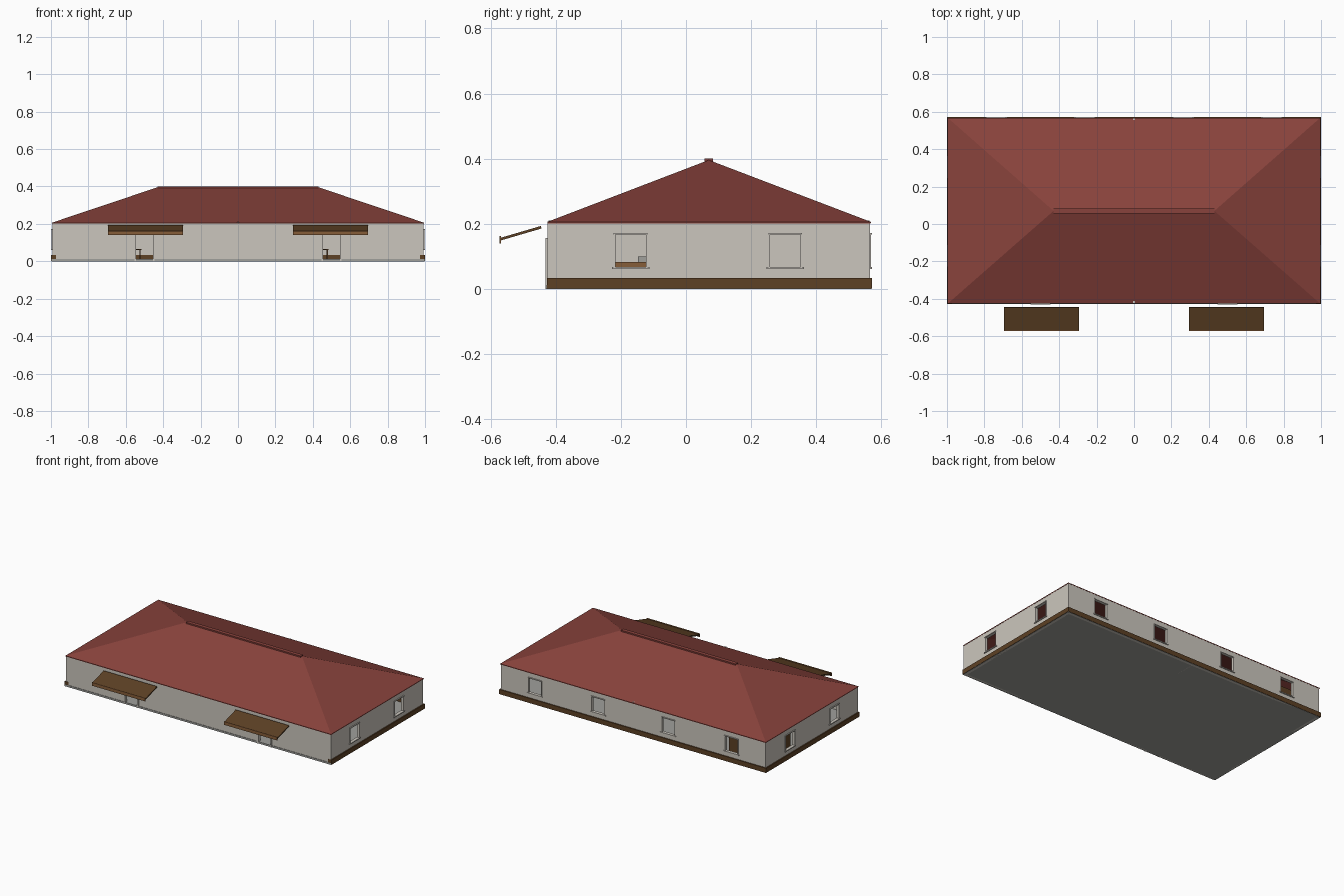
import bpy, bmesh, math
from mathutils import Vector

if "Cube" in bpy.data.objects:
    bpy.data.objects.remove(bpy.data.objects["Cube"])


def material(name, rgb):
    m = bpy.data.materials.new(name)
    m.diffuse_color = (*rgb, 1)
    m.use_nodes = True
    m.node_tree.nodes["Principled BSDF"].inputs["Base Color"].default_value = m.diffuse_color
    return m


WALL = material("plaster", (0.60, 0.565, 0.51))
ROOF = material("roof_red", (0.25, 0.055, 0.045))
WOOD = material("dark_wood", (0.11, 0.052, 0.018))
TRIM = material("light_wood", (0.24, 0.11, 0.04))
GREY = material("concrete", (0.35, 0.35, 0.33))


def finish(name, bm, mat):
    bmesh.ops.recalc_face_normals(bm, faces=bm.faces)
    me = bpy.data.meshes.new(name)
    bm.to_mesh(me)
    bm.free()
    ob = bpy.data.objects.new(name, me)
    bpy.context.collection.objects.link(ob)
    me.materials.append(mat)
    return ob


def boxes(name, items, mat):
    """One object from boxes given as (x0, x1, y0, y1, z0, z1)."""
    bm = bmesh.new()
    for x0, x1, y0, y1, z0, z1 in items:
        for v in bmesh.ops.create_cube(bm, size=1)["verts"]:
            v.co = Vector(((x0 + x1) / 2 + v.co.x * (x1 - x0),
                           (y0 + y1) / 2 + v.co.y * (y1 - y0),
                           (z0 + z1) / 2 + v.co.z * (z1 - z0)))
    return finish(name, bm, mat)


def oriented(axis, a, b, c, d, z0, z1):
    """a..b runs along the wall, c..d goes through it."""
    c, d = min(c, d), max(c, d)
    return (a, b, c, d, z0, z1) if axis == "x" else (c, d, a, b, z0, z1)


X, Y0, Y1, H, T = 0.993, -0.425, 0.565, 0.204, 0.016
HALF, SILL, HEAD, DOOR = 0.05, 0.067, 0.17, 0.15


def wall(name, axis, start, end, outer, inner, centres, z0, z1):
    """Wall with a row of equal openings, built from piers and panels."""
    items, pos = [], start
    for c in centres:
        items.append(oriented(axis, pos, c - HALF, outer, inner, 0, H))
        items.append(oriented(axis, c - HALF, c + HALF, outer, inner, z1, H))
        if z0 > 0:
            items.append(oriented(axis, c - HALF, c + HALF, outer, inner, 0, z0))
        pos = c + HALF
    items.append(oriented(axis, pos, end, outer, inner, 0, H))
    boxes(name, items, WALL)


def window_frames(name, axis, centres, outer, sign):
    items = []
    for c in centres:
        o, i = outer + sign * 0.003, outer - sign * T
        lip = outer + sign * 0.006
        items += [oriented(axis, c - HALF - 0.002, c - HALF + 0.003, i, o, SILL, HEAD),
                  oriented(axis, c + HALF - 0.003, c + HALF + 0.002, i, o, SILL, HEAD),
                  oriented(axis, c - HALF - 0.002, c + HALF + 0.002, i, lip, HEAD - 0.003, HEAD + 0.002),
                  oriented(axis, c - HALF - 0.008, c + HALF + 0.008, i, lip, SILL - 0.006, SILL)]
    boxes(name, items, WALL)


# Walls with door and window openings
back_win, side_win, doors = [-0.737, -0.263, 0.263, 0.737], [-0.17, 0.305], [-0.5, 0.5]
wall("front_wall", "x", -X, X, Y0, Y0 + T, doors, 0, DOOR)
wall("back_wall", "x", -X, X, Y1, Y1 - T, back_win, SILL, HEAD)
window_frames("back_window_frames", "x", back_win, Y1, 1)
for s, side in ((-1, "left"), (1, "right")):
    wall(side + "_wall", "y", Y0 + T, Y1 - T, s * X, s * (X - T), side_win, SILL, HEAD)
    window_frames(side + "_window_frames", "y", side_win, s * X, s)
boxes("partition_wall", [(-0.006, 0.006, Y0 + 0.002, Y1 - 0.002, 0, 0.211)], WALL)

# Floor slab and timber plinth on three sides
boxes("floor_slab", [(-0.998, 0.998, Y0 - 0.003, Y1 + 0.005, 0, 0.012)], GREY)
boxes("plinth", [(-1, -0.972, Y0 - 0.002, 0.572, 0.001, 0.033),
                 (0.972, 1, Y0 - 0.002, 0.572, 0.001, 0.033),
                 (-0.972, 0.972, 0.544, 0.572, 0.001, 0.033)], WOOD)

# Door surrounds
frames = []
for c in doors:
    for s in (-1, 1):
        e = c + s * HALF
        frames.append((e - 0.004, e + 0.004, -0.431, Y0 + T, 0, DOOR))
    frames.append((c - 0.054, c + 0.054, -0.431, Y0 + T, DOOR, DOOR + 0.006))
boxes("door_frames", frames, WALL)

# Hipped roof, hollow underneath, with thin eave edge and ridge cap
bm = bmesh.new()
ym = (Y0 + Y1) / 2
e = [bm.verts.new(p) for p in ((-0.996, Y0 - 0.001, 0.206), (0.996, Y0 - 0.001, 0.206),
                               (0.996, Y1 + 0.003, 0.206), (-0.996, Y1 + 0.003, 0.206))]
r = [bm.verts.new((x, ym, 0.396)) for x in (-0.43, 0.43)]
for f in ((e[0], e[1], r[1], r[0]), (e[1], e[2], r[1]),
          (e[2], e[3], r[0], r[1]), (e[3], e[0], r[0])):
    bm.faces.new(f)
roof = finish("hipped_roof", bm, ROOF)
if roof.data.polygons[0].normal.z < 0:
    roof.data.flip_normals()
mod = roof.modifiers.new("thickness", "SOLIDIFY")
mod.thickness, mod.offset = 0.005, -1
boxes("ridge_cap", [(-0.43, 0.43, ym - 0.013, ym + 0.013, 0.389, 0.4)], ROOF)

# Sloping awnings over the doors
tilt = math.atan2(0.037, 0.126)
for c, side in ((-0.495, "left"), (0.495, "right")):
    a = boxes(side + "_awning", [(-0.2, 0.2, -0.066, 0.066, -0.004, 0.004)], WOOD)
    a.location = (c, -0.508, 0.171)
    a.rotation_euler.x = tilt
    boxes(side + "_awning_lip", [(c - 0.2, c + 0.2, -0.573, -0.568, 0.14, 0.162)], TRIM)

# Furniture seen through the openings, repeated in both rooms
for dx, side in ((-1, "left"), (0, "right")):
    x = 0.38 + dx
    boxes(side + "_table", [(x, x + 0.105, 0.0, 0.12, 0.06, 0.066)] +
          [(lx, lx + 0.006, ly, ly + 0.006, 0.012, 0.06)
           for lx in (x + 0.005, x + 0.094) for ly in (0.005, 0.109)], WOOD)
boxes("bed", [(0.1, 0.4, -0.3, -0.1, 0.012, 0.083)], TRIM)
boxes("pillow", [(0.12, 0.38, -0.147, -0.11, 0.083, 0.1)], GREY)
boxes("corner_cupboard", [(-0.95, -0.68, 0.24, 0.51, 0.012, 0.15)], WOOD)
